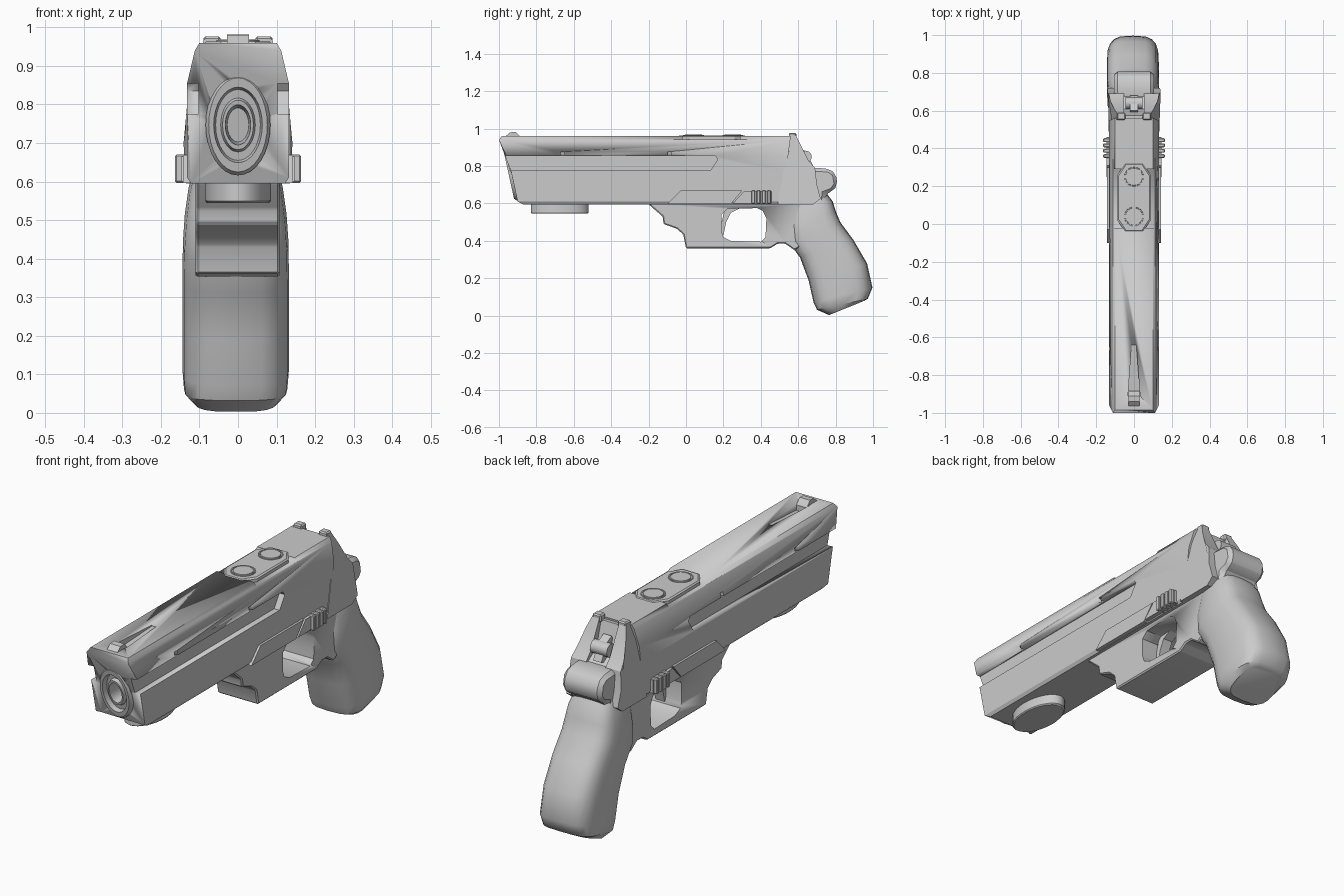
import bpy, bmesh, math
from mathutils import Vector

if "Cube" in bpy.data.objects:
    bpy.data.objects.remove(bpy.data.objects["Cube"], do_unlink=True)

grey = bpy.data.materials.new("plain_grey")
grey.use_nodes = True
grey.diffuse_color = (0.6, 0.6, 0.6, 1)
grey.node_tree.nodes["Principled BSDF"].inputs["Base Color"].default_value = (0.6, 0.6, 0.6, 1)


def loft(name, rings, angle=30, bevel=0):
    """Skin equal-length rings of points and cap both ends."""
    bm = bmesh.new()
    loops = [[bm.verts.new(p) for p in ring] for ring in rings]
    n = len(loops[0])
    for a, b in zip(loops, loops[1:]):
        for i in range(n):
            j = (i + 1) % n
            bm.faces.new((a[i], a[j], b[j], b[i]))
    bm.faces.new(loops[0][::-1])
    bm.faces.new(loops[-1])
    bmesh.ops.recalc_face_normals(bm, faces=bm.faces)
    mesh = bpy.data.meshes.new(name)
    bm.to_mesh(mesh)
    bm.free()
    obj = bpy.data.objects.new(name, mesh)
    bpy.context.collection.objects.link(obj)
    mesh.materials.append(grey)
    bpy.ops.object.select_all(action='DESELECT')
    obj.select_set(True)
    bpy.context.view_layer.objects.active = obj
    if bevel:
        mod = obj.modifiers.new("edge", 'BEVEL')
        mod.width, mod.segments, mod.limit_method = bevel, 1, 'ANGLE'
        bpy.ops.object.modifier_apply(modifier="edge")
    bpy.ops.object.shade_smooth_by_angle(angle=math.radians(angle))
    return obj


def prism(name, outline, x0, x1, bevel=0):
    """Extrude a (y, z) outline across x; x0 and x1 may depend on height."""
    f = lambda x, z: x(z) if callable(x) else x
    return loft(name, [[(f(x, z), y, z) for y, z in outline] for x in (x0, x1)], bevel=bevel)


def box(name, x0, x1, y0, y1, z0, z1, bevel=0):
    return prism(name, [(y0, z0), (y1, z0), (y1, z1), (y0, z1)], x0, x1, bevel)


def cut(obj, cutter):
    mod = obj.modifiers.new("cut", 'BOOLEAN')
    mod.operation, mod.solver, mod.object = 'DIFFERENCE', 'EXACT', cutter
    bpy.context.view_layer.objects.active = obj
    bpy.ops.object.modifier_apply(modifier="cut")
    bpy.data.objects.remove(cutter, do_unlink=True)


def oval(rx, ry, place, n=32):
    return [place(rx * math.cos(2 * math.pi * i / n), ry * math.sin(2 * math.pi * i / n)) for i in range(n)]


def interp(table, z):
    for (z0, v0), (z1, v1) in zip(table, table[1:]):
        if z <= z1:
            return v0 + (v1 - v0) * (z - z0) / (z1 - z0)
    return table[-1][1]


# Main body: faceted section with raked ends
half = [(.122, .595), (.132, .61), (.132, .77), (.132, .855), (.112, .94), (.1, .96)]
section = half + [(-x, z) for x, z in reversed(half)]
nose = [(.595, -.87), (.61, -.9), (.77, -.935), (.855, -.96), (.94, -1), (.96, -.985)]
tail = [(.595, .5), (.77, .535), (.96, .56)]
body = loft("body", [[(x, interp(t, z), z) for x, z in section] for t in (nose, tail)])

# Side grooves with their little notches
for s in (-1, 1):
    cut(body, prism("groove_cutter", [(-1.1, .775), (.13, .775), (.17, .835), (.155, .855), (-1.1, .855)],
                    s * .103, s * .2))
    for y in (-.66, -.09):
        cut(body, box("notch_cutter", s * .11, s * .2, y - .01, y + .01, .85, .876))

# Recessed top deck and tapering sight channel
cut(body, box("deck_cutter", -.2, .2, -.02, .29, .943, 1.1))
cut(body, loft("channel_cutter", [[(-w, y, 1), (w, y, 1), (w, y, z), (-w, y, z)]
                                  for w, y, z in ((.032, -.91, .925), (.012, -.64, .955))]))

# Oval muzzle, raked to follow the nose
rake = lambda z: -.95 + (.855 - z) * .22
def muzzle_ring(rx, rz, depth):
    return oval(rx, rz, lambda x, z: (x, rake(.747 + z) + depth, .747 + z))
cut(body, loft("bore_cutter", [muzzle_ring(.07, .11, d) for d in (-.1, .09)]))
loft("muzzle", [muzzle_ring(*r) for r in (
    (.084, .131, .09), (.084, .131, -.008), (.076, .122, -.02), (.063, .098, -.02), (.058, .092, .006),
    (.045, .07, .006), (.04, .064, -.012), (.033, .052, -.012), (.028, .044, .07))])

# Top pad with two round caps
pad = lambda z, g: [(sx * (.088 - c - g), .14 + sy * (.18 - d - g), z) for sx, sy, c, d in (
    (1, -1, 0, .06), (1, 1, 0, .06), (1, 1, .04, 0), (-1, 1, .04, 0),
    (-1, 1, 0, .06), (-1, -1, 0, .06), (-1, -1, .04, 0), (1, -1, .04, 0))]
loft("top_pad", [pad(.93, 0), pad(.958, 0), pad(.964, .006)])
for y in (.04, .25):
    loft("pad_cap", [oval(r, r, lambda a, b, z=z, y=y: (a, y + b, z))
                     for r, z in ((.056, .95), (.056, .967), (.051, .967), (.05, .964), (.046, .964), (.045, .968))])

# Sights
prism("front_sight", [(-.97, .955), (-.94, .98), (-.91, .982), (-.885, .955), (-.885, .92), (-.96, .92)], -.028, .028)
for s in (-1, 1):
    box("rear_sight", s * .045, s * .09, .55, .59, .94, .977, .006)

# Underside oval lens housing
loft("under_lamp", [oval(r, r * 1.82, lambda a, b, z=z: (a, -.675 + b, z))
                    for r, z in ((.085, .61), (.085, .55), (.081, .545))])

# Trigger guard block with an opening
guard = prism("trigger_guard", [
    (-.2, .61), (-.2, .595), (-.125, .53), (-.12, .49), (-.05, .465), (-.015, .435), (0, .36), (.45, .36),
    (.49, .385), (.53, .385), (.58, .35), (.66, .4), (.66, .61)], -.11, .108, .006)
cut(guard, prism("opening_cutter", [
    (.19, .45), (.2, .42), (.24, .4), (.4, .395), (.425, .42), (.43, .52), (.41, .56), (.38, .575),
    (.22, .57), (.19, .54)], -.3, .3))
# Curved trigger at the front edge of the opening
prism("trigger", [(.3, .58), (.21, .58), (.19, .5), (.18, .43), (.2, .43), (.215, .5), (.24, .55)], -.025, .025)

# Frame side rails and ribbed catches
for s in (-1, 1):
    prism("side_rail", [(-.1, .597), (-.03, .668), (.3, .668), (.24, .597)], s * .1, s * .143)
    prism("catch_arm", [(.25, .6), (.31, .665), (.46, .665), (.46, .6)], s * .1, s * .146)
    for i in range(4):
        y = .35 + i * .028
        box("catch_rib", s * .12, s * .163, y, y + .02, .597, .67, .004)

# Rear cheeks on both sides of the hammer slot
flare = [(.59, .135), (.68, .143), (.8, .132), (.88, .118), (.97, .088)]
cheek = [(.49, .595), (.52, .77), (.55, .88), (.55, .97), (.585, .97), (.615, .91), (.655, .83), (.69, .79),
         (.7, .7), (.72, .625), (.68, .595)]
for s in (-1, 1):
    prism("rear_cheek", cheek, s * .052, lambda z: s * interp(flare, z))
prism("rear_core", [(.5, .6), (.54, .95), (.575, .95), (.61, .83), (.7, .77), (.72, .62)], -.06, .06)
loft("hammer_bar", [oval(.032, .032, lambda a, b: (x, .64 + a, .85 + b), 16) for x in (-.045, .045)])
prism("hammer", [(.57, .85), (.6, .9), (.64, .88), (.68, .8), (.62, .78)], -.022, .022)

# Tail block above the grip
prism("tail_block", [(.62, .6), (.64, .78), (.7, .79), (.765, .785), (.8, .76), (.81, .7), (.785, .665),
                     (.745, .65), (.74, .6)], -.105, .105, .018)

# Grip: rounded rings between front and back edge points
def grip_ring(yf, zf, yb, zb, w):
    front, back = Vector((-.006, yf, zf)), Vector((-.006, yb, zb))
    soft = lambda v: math.copysign(abs(v) ** .6, v)
    return [front.lerp(back, .5 + .5 * soft(math.cos(t))) + Vector((w * soft(math.sin(t)), 0, 0))
            for t in (2 * math.pi * i / 20 for i in range(20))]
loft("grip", [grip_ring(*r) for r in (
    (.56, .63, .74, .67, .105), (.555, .56, .785, .61, .122), (.545, .47, .8, .56, .132), (.555, .385, .825, .5, .137),
    (.61, .31, .895, .405, .138), (.655, .19, .968, .28, .138), (.682, .07, .997, .15, .138),
    (.7, .032, .972, .09, .134), (.765, .003, .95, .078, .11))], angle=40)
